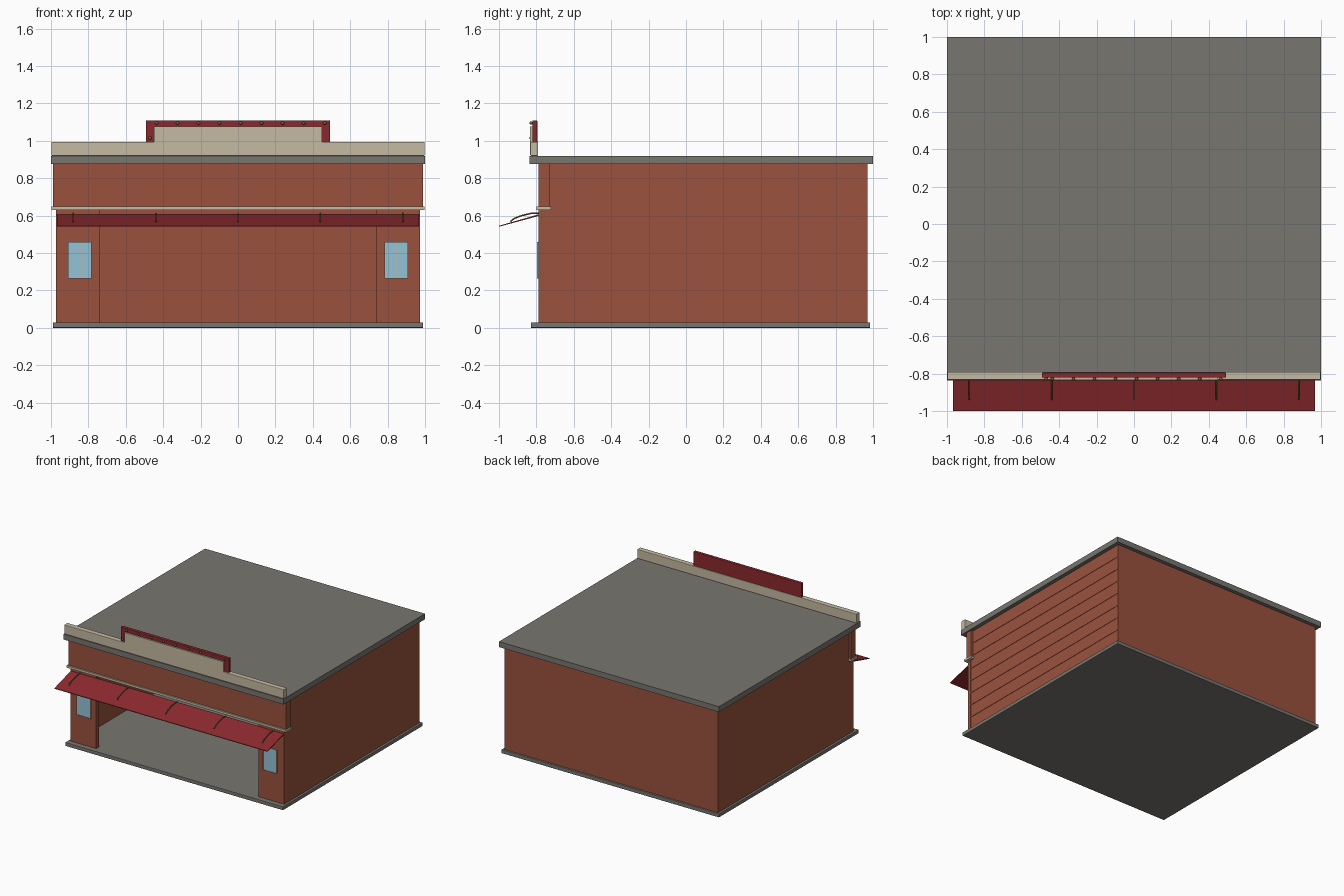
import bpy
from math import radians

cube = bpy.data.objects.get("Cube")
if cube:
    bpy.data.objects.remove(cube, do_unlink=True)


def material(name, r, g, b):
    mat = bpy.data.materials.new(name)
    mat.use_nodes = True
    mat.diffuse_color = (r, g, b, 1)
    node = next(n for n in mat.node_tree.nodes if n.type == 'BSDF_PRINCIPLED')
    node.inputs["Base Color"].default_value = (r, g, b, 1)
    node.inputs["Roughness"].default_value = 0.8
    return mat


BRICK = material("brick red", 0.32, 0.083, 0.047)
CREAM = material("cream trim", 0.56, 0.49, 0.36)
GREY = material("concrete grey", 0.19, 0.18, 0.16)
RED = material("deep red", 0.26, 0.022, 0.027)
GLASS = material("pale blue glass", 0.30, 0.54, 0.67)
BRASS = material("dull brass", 0.19, 0.14, 0.035)


def add_mesh(name, verts, faces, mat):
    mesh = bpy.data.meshes.new(name)
    mesh.from_pydata(verts, [], faces)
    mesh.materials.append(mat)
    obj = bpy.data.objects.new(name, mesh)
    bpy.context.collection.objects.link(obj)
    return obj


def box(name, x, y, z, mat, bevel=0):
    """Box from (min, max) ranges on each axis."""
    verts = [(a, b, c) for a in x for b in y for c in z]
    faces = [(0, 1, 3, 2), (4, 6, 7, 5), (0, 4, 5, 1),
             (2, 3, 7, 6), (0, 2, 6, 4), (1, 5, 7, 3)]
    obj = add_mesh(name, verts, faces, mat)
    if bevel:
        mod = obj.modifiers.new("soft edge", 'BEVEL')
        mod.width = bevel
        mod.segments = 2
    return obj


def prism(name, profile, axis, start, end, mat):
    """Closed profile extruded along x or y."""
    n = len(profile)
    place = (lambda t, p: (t, *p)) if axis == 'x' else (lambda t, p: (p[0], t, p[1]))
    verts = [place(t, p) for t in (start, end) for p in profile]
    faces = [tuple(range(n)), tuple(reversed(range(n, 2 * n)))]
    faces += [(i, i + n, (i + 1) % n + n, (i + 1) % n) for i in range(n)]
    obj = add_mesh(name, verts, faces, mat)
    bpy.context.view_layer.objects.active = obj
    bpy.ops.object.mode_set(mode='EDIT')
    bpy.ops.mesh.select_all(action='SELECT')
    bpy.ops.mesh.normals_make_consistent(inside=False)
    bpy.ops.object.mode_set(mode='OBJECT')
    return obj


# Floor, roof and back wall
FLOOR, EAVE = 0.03, 0.875
box("floor_slab", (-0.99, 0.99), (-0.83, 0.985), (0, FLOOR), GREY, 0.004)
box("roof_slab", (-1, 1), (-0.837, 1), (EAVE, 0.92), GREY)
box("back_wall", (-0.97, 0.97), (0.935, 0.97), (FLOOR, EAVE), BRICK)

# Side walls with shallow stepped courses
COURSES = 8
step = (EAVE - FLOOR) / COURSES
for side, label in ((-1, "right"), (1, "left")):
    profile = [(side * 0.94, EAVE), (side * 0.94, FLOOR)]
    for i in range(COURSES):
        z = FLOOR + i * step
        profile += [(side * 0.972, z), (side * 0.969, z + step)]
    prism(label + "_wall", profile, 'y', -0.755, 0.97, BRICK)

    # Front pier beside the wide opening, with its window
    def span(a, b):
        return tuple(sorted((side * a, side * b)))

    box(label + "_pier", span(0.737, 0.972), (-0.788, -0.755), (FLOOR, 0.635), BRICK)
    box(label + "_window_glass", span(0.783, 0.909), (-0.795, -0.788), (0.265, 0.46), GLASS)
    for x in (0.783, 0.843, 0.905):
        box(label + "_window_bar", span(x, x + 0.004), (-0.797, -0.788), (0.265, 0.46), CREAM)
    for z in (0.265, 0.456):
        box(label + "_window_rail", span(0.783, 0.909), (-0.797, -0.788), (z, z + 0.004), CREAM)

# Upper front wall, ledge and parapet
box("upper_front_wall", (-0.988, 0.988), (-0.788, -0.73), (0.64, EAVE), BRICK)
box("front_ledge", (-0.998, 0.998), (-0.8, -0.722), (0.63, 0.648), CREAM)
box("parapet", (-0.998, 0.998), (-0.833, -0.79), (0.92, 0.995), CREAM, 0.004)

# Raised sign board: red backing with a blank cream face
box("sign_backing", (-0.492, 0.492), (-0.822, -0.795), (0.96, 1.11), RED, 0.004)
box("sign_face", (-0.45, 0.45), (-0.833, -0.82), (0.93, 1.078), CREAM)

# Small bulbs around the sign border
bulbs = [(-0.436 + 0.1125 * i, 1.095) for i in range(9)] + [(-0.47, 1.015)]
for x, z in bulbs:
    bpy.ops.mesh.primitive_uv_sphere_add(segments=12, ring_count=6, radius=0.009,
                                         location=(x, -0.828, z))
    bulb = bpy.context.object
    bulb.name = "sign_bulb"
    bulb.data.materials.append(BRASS)
    bpy.ops.object.shade_smooth_by_angle(angle=radians(60))

# Sloping awning
prism("awning", [(-1, 0.541), (-1, 0.546), (-0.785, 0.608), (-0.785, 0.599)],
      'x', -0.968, 0.968, RED)

# Thin curved lamp arms reaching over the awning
for x in (-0.88, -0.44, 0, 0.44, 0.88):
    curve = bpy.data.curves.new("lamp_arm", 'CURVE')
    curve.dimensions = '3D'
    curve.bevel_depth = 0.004
    curve.bevel_resolution = 2
    curve.use_fill_caps = True
    path = [(-0.785, 0.612), (-0.83, 0.612), (-0.88, 0.6), (-0.92, 0.584), (-0.94, 0.568)]
    spline = curve.splines.new('POLY')
    spline.points.add(len(path) - 1)
    for point, (y, z) in zip(spline.points, path):
        point.co = (x, y, z, 1)
    curve.materials.append(BRASS)
    bpy.context.collection.objects.link(bpy.data.objects.new("lamp_arm", curve))
